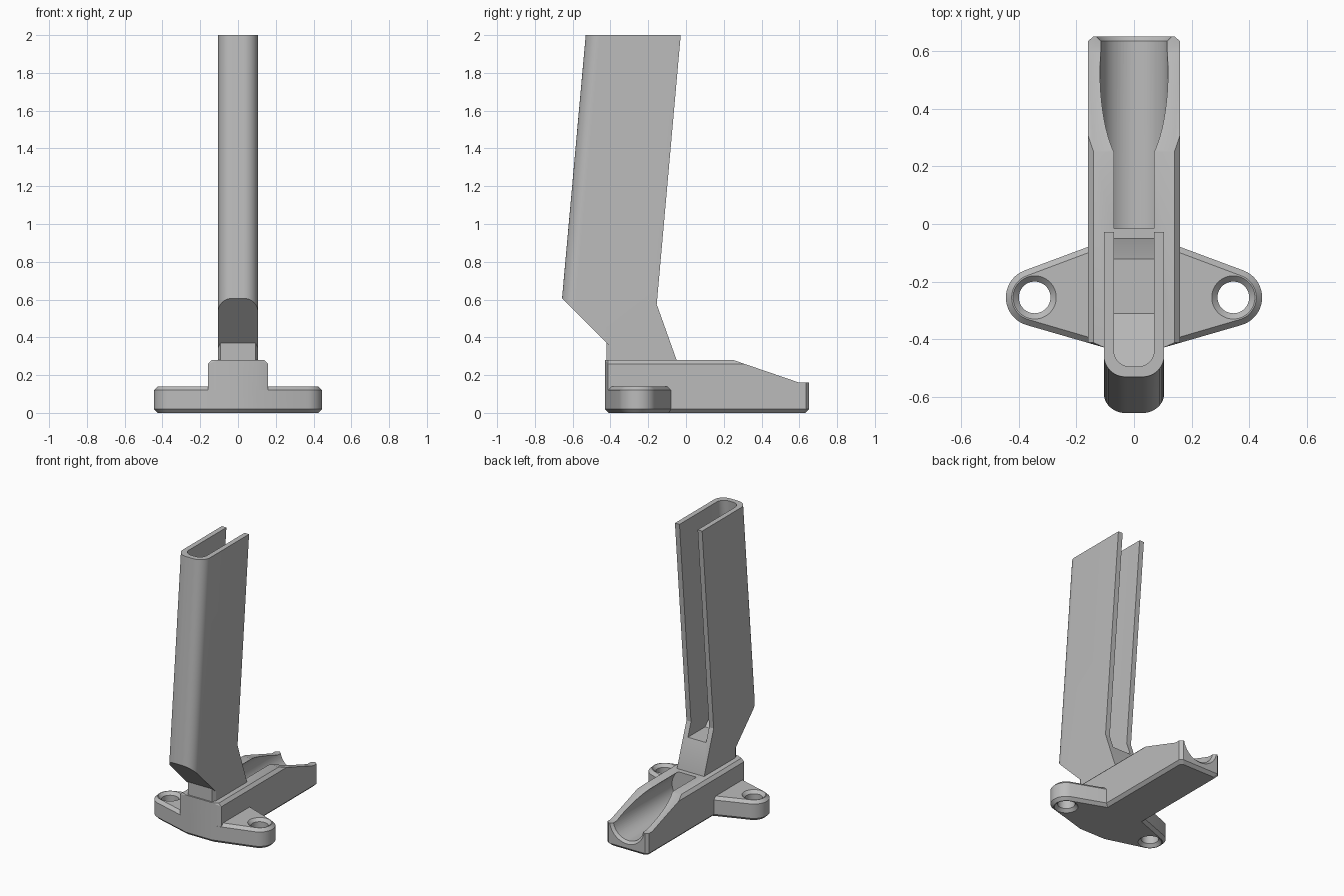
import bpy, bmesh, math
from mathutils import Matrix

cube = bpy.data.objects.get("Cube")
if cube:
    bpy.data.objects.remove(cube, do_unlink=True)

grey = bpy.data.materials.new("plain grey")
grey.use_nodes = True
GREY = (0.5, 0.5, 0.5, 1)
grey.diffuse_color = GREY
grey.node_tree.nodes["Principled BSDF"].inputs["Base Color"].default_value = GREY


def finish(name, bm):
    bmesh.ops.recalc_face_normals(bm, faces=bm.faces)
    mesh = bpy.data.meshes.new(name)
    bm.to_mesh(mesh)
    bm.free()
    mesh.materials.append(grey)
    ob = bpy.data.objects.new(name, mesh)
    bpy.context.collection.objects.link(ob)
    return ob


def hull(name, points):
    """Convex solid around the points."""
    bm = bmesh.new()
    for p in points:
        bm.verts.new(p)
    res = bmesh.ops.convex_hull(bm, input=bm.verts)
    loose = [v for v in bm.verts if not v.link_faces]
    bmesh.ops.delete(bm, geom=loose, context='VERTS')
    bmesh.ops.dissolve_limit(bm, angle_limit=0.01, verts=bm.verts, edges=bm.edges)
    return finish(name, bm)


def prism(name, ring_a, ring_b):
    """Solid between two matching outlines."""
    bm = bmesh.new()
    a = [bm.verts.new(p) for p in ring_a]
    b = [bm.verts.new(p) for p in ring_b]
    bm.faces.new(a)
    bm.faces.new(b)
    for i in range(len(a)):
        j = (i + 1) % len(a)
        bm.faces.new((a[i], a[j], b[j], b[i]))
    return finish(name, bm)


def side_prism(name, profile, half=0.5):
    """Side (y, z) profile extruded across x."""
    return prism(name, [(-half, y, z) for y, z in profile],
                 [(half, y, z) for y, z in profile])


def cone(name, r1, r2, depth, centre, along_y=False):
    bm = bmesh.new()
    turn = Matrix.Rotation(-math.pi / 2, 4, 'X') if along_y else Matrix()
    bmesh.ops.create_cone(bm, cap_ends=True, segments=64, radius1=r1, radius2=r2,
                          depth=depth, matrix=Matrix.Translation(centre) @ turn)
    return finish(name, bm)


def combine(target, other, operation='DIFFERENCE'):
    mod = target.modifiers.new("combine", 'BOOLEAN')
    mod.operation = operation
    mod.solver = 'EXACT'
    mod.object = other
    bpy.context.view_layer.objects.active = target
    bpy.ops.object.modifier_apply(modifier=mod.name)
    bpy.data.objects.remove(other, do_unlink=True)


def mirrored(points):
    return [(s * x, y, z) for x, y, z in points for s in (-1, 1)]


CHAMFER = 0.02
LUG_X, LUG_Y, LUG_R, HOLE_R = 0.345, -0.255, 0.1, 0.055

# Mounting flange with a lug on each side
points = []
for z, d in ((0, CHAMFER), (CHAMFER, 0), (0.12, 0), (0.14, CHAMFER)):
    points += [(0, -0.02 - d, z), (0.1, -0.43 + d, z)]
    for i in range(48):
        t = math.tau * i / 48
        points.append((LUG_X + (LUG_R - d) * math.cos(t),
                       LUG_Y + (LUG_R - d) * math.sin(t), z))
flange = hull("flange", mirrored(points))

# Cradle body with chamfered edges
points = []
for z, d, end in ((0, CHAMFER, CHAMFER), (CHAMFER, 0, 0), (0.26, 0, 0), (0.28, CHAMFER, 0)):
    w = 0.16 - d
    points += [(w, -0.412 + end, z), (0.1, -0.43 + end, z),
               (w, 0.635 - end, z), (w - 0.02, 0.652 - end, z)]
base = hull("mounting_base", mirrored(points))

# Sloping rear of the cradle
combine(base, side_prism("slope_cutter", [(0.25, 0.28), (0.6, 0.16), (0.8, 0.16),
                                          (0.8, 0.5), (0.25, 0.5)]))
combine(base, flange, 'UNION')

# Round trough and its flared mouth
BORE_R, BORE_Z = 0.118, 0.185
combine(base, cone("bore", BORE_R, BORE_R, 0.815, (0, 0.3925, BORE_Z), True))
combine(base, cone("bore_mouth", BORE_R, BORE_R + 0.025, 0.025, (0, 0.6475, BORE_Z), True))

# Screw holes, countersunk on both faces
for s in (-1, 1):
    x = s * LUG_X
    combine(base, cone("hole", HOLE_R, HOLE_R, 0.4, (x, LUG_Y, 0.07)))
    combine(base, cone("sink_top", HOLE_R, HOLE_R + 0.03, 0.03, (x, LUG_Y, 0.135)))
    combine(base, cone("sink_bottom", HOLE_R + 0.03, HOLE_R, 0.03, (x, LUG_Y, 0.005)))

LEAN = 0.09


def leaning_column(name, half, front, radius, low, high):
    """Column with a rounded front, leaning backwards with height."""
    outline = [(-half, 0.5), (half, 0.5)]
    for side, start in ((1, 0), (-1, 90)):
        for i in range(13):
            t = math.radians(-start - 90 * i / 12)
            outline.append((side * (half - radius) + radius * math.cos(t),
                            front + radius + radius * math.sin(t)))
    return prism(name, *[[(x, y + LEAN * (z - 0.61), z) for x, y in outline]
                         for z in (low, high)])


# Upright channel: rounded column trimmed to its side profile
tower = leaning_column("upright_channel", 0.105, -0.656, 0.075, 0.05, 2.2)
combine(tower, side_prism("tower_profile", [
    (-0.42, 0.15), (-0.42, 0.37), (-0.68, 0.63), (-0.68, 2), (-0.028, 2),
    (-0.155, 0.575), (-0.05, 0.28), (-0.05, 0.15)]), 'INTERSECT')

# Hollow with a flat floor and sloping front, open to the rear
hollow = leaning_column("hollow", 0.07, -0.62, 0.055, 0.3, 2.4)
combine(hollow, side_prism("hollow_profile", [(-0.31, 0.48), (0.4, 0.48), (0.4, 2.3),
                                              (-1, 2.3), (-1, 1.17)]), 'INTERSECT')
combine(tower, hollow)

# Chamfered corners of the neck, below the overhang
for s in (-1, 1):
    corner = [(0.09, -0.425), (0.11, -0.425), (0.11, -0.385)]
    combine(tower, hull("neck_cutter", [(s * x, y, z) for x, y in corner
                                        for z in (0.1, -0.05 - y)]))

# Smooth rounded surfaces, sharp edges kept
for ob in (base, tower):
    bpy.ops.object.select_all(action='DESELECT')
    ob.select_set(True)
    bpy.context.view_layer.objects.active = ob
    bpy.ops.object.shade_smooth_by_angle(angle=math.radians(20))
